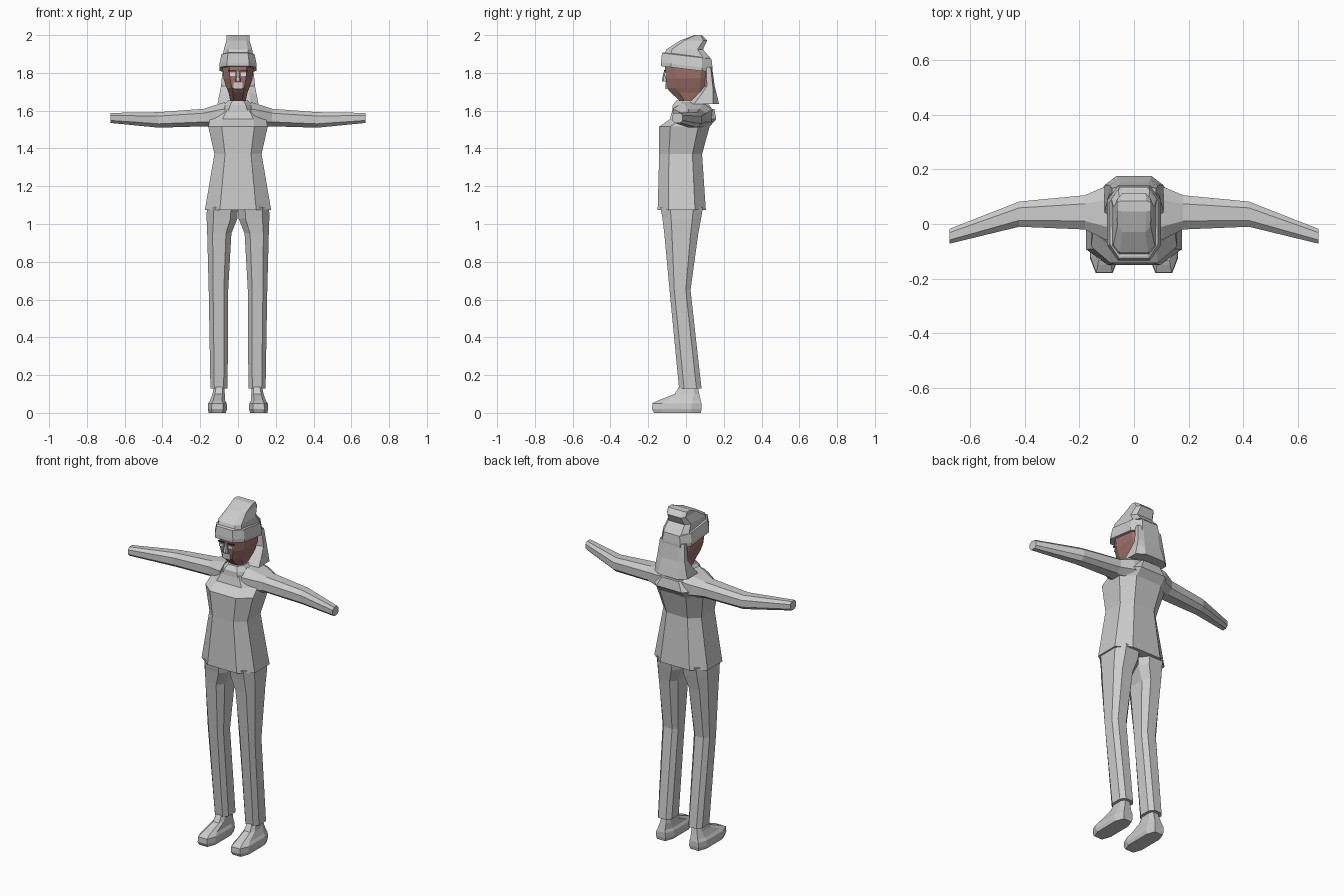
import bpy
import bmesh
from mathutils import Vector

default_cube = bpy.data.objects.get("Cube")
if default_cube:
    bpy.data.objects.remove(default_cube, do_unlink=True)


def make_material(name, red, green, blue):
    material = bpy.data.materials.new(name)
    material.use_nodes = True
    colour = (red, green, blue, 1)
    material.diffuse_color = colour
    material.node_tree.nodes["Principled BSDF"].inputs["Base Color"].default_value = colour
    return material


grey = make_material("cloth grey", .6, .6, .6)
skin = make_material("warm brown skin", .36, .175, .15)
white = make_material("eye white", .75, .77, .8)
dark = make_material("dark brow", .06, .04, .04)


def finish(name, bm, material):
    bmesh.ops.recalc_face_normals(bm, faces=bm.faces)
    mesh = bpy.data.meshes.new(name)
    bm.to_mesh(mesh)
    bm.free()
    mesh.materials.append(material)
    part = bpy.data.objects.new(name, mesh)
    bpy.context.collection.objects.link(part)
    return part


def octagon(a_min, a_max, b_min, b_max, cut):
    """Rectangle with its corners cut off, as eight points."""
    da = (a_max - a_min) / 2 * cut
    db = (b_max - b_min) / 2 * cut
    return [
        (a_min + da, b_min), (a_max - da, b_min),
        (a_max, b_min + db), (a_max, b_max - db),
        (a_max - da, b_max), (a_min + da, b_max),
        (a_min, b_max - db), (a_min, b_min + db),
    ]


def loft(name, sections, material, cut=.45, axis="z", side=1, tilt=0):
    """Join octagonal sections (height, a_min, a_max, b_min, b_max) into a closed shell."""
    bm = bmesh.new()
    rings = []
    for height, a_min, a_max, b_min, b_max in sections:
        ring = []
        for a, b in octagon(a_min, a_max, b_min, b_max, cut):
            if axis == "z":
                point = Vector((a * side, b, height + tilt * b))
            else:
                point = Vector((height * side, a, b))
            ring.append(bm.verts.new(point))
        rings.append(ring)
    for lower, upper in zip(rings, rings[1:]):
        for i in range(len(lower)):
            j = (i + 1) % len(lower)
            bm.faces.new((lower[i], lower[j], upper[j], upper[i]))
    bm.faces.new(rings[0])
    bm.faces.new(rings[-1])
    return finish(name, bm, material)


def centred(name, sections, material, **options):
    """Loft symmetric in x from (height, half_width, y_min, y_max)."""
    full = [(z, -half, half, front, back) for z, half, front, back in sections]
    return loft(name, full, material, **options)


def plate(name, centre, size, material):
    bm = bmesh.new()
    bmesh.ops.create_cube(bm, size=1)
    for vert in bm.verts:
        vert.co = Vector(centre) + vert.co * Vector(size)
    return finish(name, bm, material)


# Jumper with a loose hem and high shoulders
centred("jumper", [
    (1.075, .175, -.15, .105),
    (1.37, .125, -.142, .085),
    (1.515, .157, -.143, .125),
    (1.555, .15, -.085, .16),
    (1.61, .1, -.07, .15),
], grey)
centred("collar", [
    (1.58, .1, -.075, .15),
    (1.63, .075, -.07, .125),
    (1.655, .05, -.05, .08),
], grey)

# Limbs, built once for each side
for side, label in ((1, "left"), (-1, "right")):
    loft(label + "_sleeve", [
        (.07, -.07, .14, 1.5, 1.645),
        (.11, -.055, .135, 1.51, 1.633),
        (.18, -.02, .105, 1.517, 1.61),
        (.42, -.01, .082, 1.51, 1.592),
        (.675, -.072, -.018, 1.535, 1.588),
    ], grey, axis="x", side=side, cut=.5)

    loft(label + "_trouser_leg", [
        (1.09, 0, .165, -.135, .09),
        (1.03, .003, .166, -.125, .08),
        (.95, .035, .163, -.115, .065),
        (.65, .052, .155, -.087, .024),
        (.13, .055, .146, -.037, .082),
    ], grey, side=side)

    loft(label + "_shoe", [
        (0, .065, .155, -.17, .078),
        (.02, .058, .16, -.18, .082),
        (.05, .06, .158, -.178, .082),
        (.065, .068, .148, -.15, .078),
        (.1, .07, .135, -.06, .07),
        (.15, .073, .125, -.03, .06),
    ], grey, side=side, cut=.4)

# Head tapering to the chin and neck
centred("head", [
    (1.6, .045, -.03, .07),
    (1.645, .04, -.025, .07),
    (1.695, .05, -.08, .115),
    (1.72, .06, -.102, .125),
    (1.77, .077, -.107, .13),
    (1.86, .085, -.113, .13),
], skin)

# Hair falling behind the head and flaring over the collar
centred("hair", [
    (1.635, .108, .01, .175),
    (1.69, .098, .065, .162),
    (1.73, .09, .1, .152),
    (1.83, .08, .1, .138),
], grey, cut=.4)

# Knitted hat: folded brim and slumped crown
centred("hat_brim", [
    (1.82, .097, -.133, .14),
    (1.84, .098, -.133, .141),
    (1.89, .088, -.127, .135),
    (1.895, .078, -.118, .122),
], grey, tilt=-.12, cut=.4)
centred("hat_crown", [
    (1.88, .082, -.122, .128),
    (1.925, .075, -.103, .09),
    (1.972, .061, -.03, .113),
    (2, .062, .045, .085),
], grey, cut=.3)

# Face: eyes, brows, nose and mouth
for side, label in ((1, "left"), (-1, "right")):
    plate(label + "_eye", (side * .03, -.11, 1.792), (.03, .009, .018), white)
    plate(label + "_brow", (side * .031, -.111, 1.812), (.04, .009, .007), dark)
plate("mouth", (0, -.105, 1.732), (.05, .009, .035), grey)
loft("nose", [
    (1.755, -.014, .014, -.126, -.095),
    (1.765, -.013, .013, -.128, -.095),
    (1.815, -.006, .006, -.115, -.1),
], grey)
